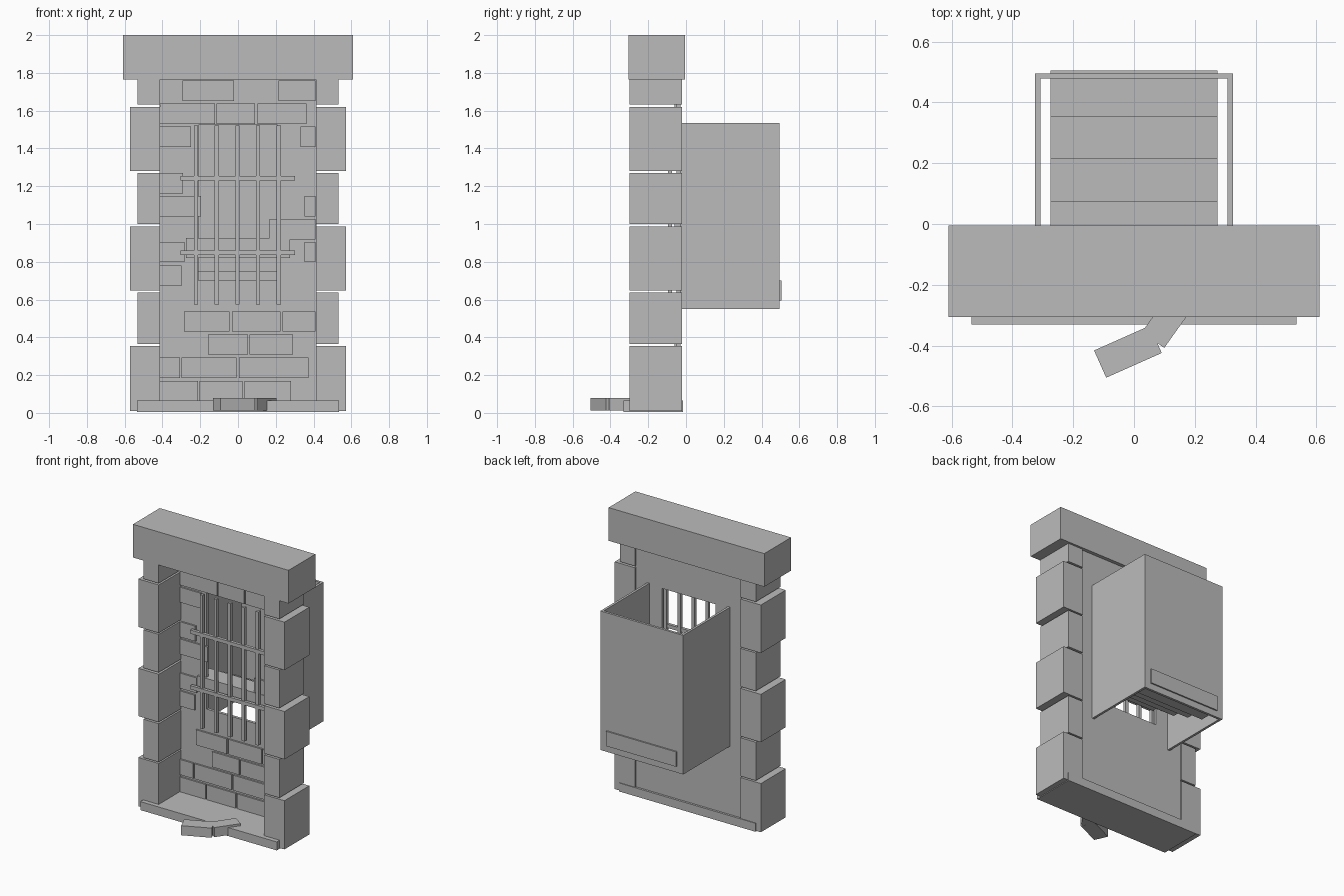
import bpy, math

stone = bpy.data.materials.new("grey_stone")
stone.diffuse_color = (0.5, 0.5, 0.5, 1)


def box(name, x, y, z, turn=0):
    """Box from (min, max) ranges, optionally turned about its own vertical axis."""
    c = [(r[0] + r[1]) / 2 for r in (x, y, z)]
    h = [(r[1] - r[0]) / 2 for r in (x, y, z)]
    bpy.ops.mesh.primitive_cube_add(size=2, location=c, rotation=(0, 0, math.radians(turn)))
    ob = bpy.context.object
    ob.name = name
    ob.scale = h
    bpy.ops.object.transform_apply(location=False, rotation=False, scale=True)
    ob.data.materials.append(stone)
    return ob


# lintel and floor slab
box("lintel", (-0.61, 0.61), (-0.305, -0.005), (1.765, 2.0))
box("floor_slab", (-0.535, 0.535), (-0.33, -0.015), (0.005, 0.065))

# side pillars of alternating wide and narrow stones
courses = [(0.01, 0.355), (0.365, 0.637), (0.648, 0.987),
           (1.0, 1.27), (1.28, 1.62), (1.632, 1.767)]
for i, z in enumerate(courses):
    outer = 0.573 if i % 2 == 0 else 0.533
    box("left_pillar_stone", (-outer, -0.413), (-0.298, -0.02), z)
    box("right_pillar_stone", (0.413, outer), (-0.298, -0.02), z)

# back wall with a window opening
wall = box("back_wall", (-0.415, 0.415), (-0.05, -0.03), (0.03, 1.768))
cutter = box("window_cutter", (-0.21, 0.21), (-0.2, 0.1), (0.70, 1.525))
cutter.hide_render = True
cutter.hide_viewport = True
cut = wall.modifiers.new("window", "BOOLEAN")
cut.operation = "DIFFERENCE"
cut.solver = "EXACT"
cut.object = cutter

# raised bricks: course bottom height, then x ranges
bricks = {
    1.652: [(-0.293, -0.02), (0.215, 0.41)],
    1.53: [(-0.413, -0.122), (-0.114, 0.09), (0.104, 0.363)],
    1.407: [(-0.413, -0.25), (0.332, 0.41)],
    1.162: [(-0.413, -0.292)],
    1.04: [(-0.413, -0.195), (0.352, 0.41)],
    0.918: [(0.168, 0.41)],
    0.798: [(-0.413, -0.282), (0.352, 0.41)],
    0.672: [(-0.413, -0.298)],
    0.43: [(-0.287, -0.045), (-0.033, 0.226), (0.236, 0.41)],
    0.308: [(-0.16, 0.052), (0.062, 0.29)],
    0.186: [(-0.413, -0.308), (-0.298, -0.008), (0.004, 0.374)],
    0.062: [(-0.413, -0.212), (-0.203, 0.024), (0.035, 0.28)],
}
for z, spans in bricks.items():
    for span in spans:
        box("wall_brick", span, (-0.062, -0.045), (z, z + 0.108))

# window bars
for i in range(5):
    x = -0.222 + i * 0.1095
    box("upright_bar", (x - 0.011, x + 0.011), (-0.095, -0.073), (0.575, 1.522))
for z in (0.848, 1.242):
    box("cross_bar", (-0.305, 0.302), (-0.1, -0.078), (z - 0.013, z + 0.013))

# open shaft behind the window
for s in (-1, 1):
    box("shaft_side", tuple(sorted((s * 0.308, s * 0.325))), (-0.03, 0.495), (0.55, 1.535))
box("shaft_back", (-0.325, 0.325), (0.478, 0.495), (0.55, 1.535))

# steps descending through the shaft
for i, (y0, y1) in enumerate([(-0.065, 0.075), (0.07, 0.215), (0.21, 0.355), (0.35, 0.505)]):
    top = 0.925 - i * 0.075
    box("shaft_step", (-0.275, 0.275), (y0, y1), (top - 0.105, top))

# loose fallen bricks at the front
box("fallen_brick_front", (-0.12, 0.08), (-0.469, -0.371), (0.012, 0.08), 24)
box("fallen_brick_rear", (0.025, 0.205), (-0.353, -0.263), (0.012, 0.08), 54.5)
